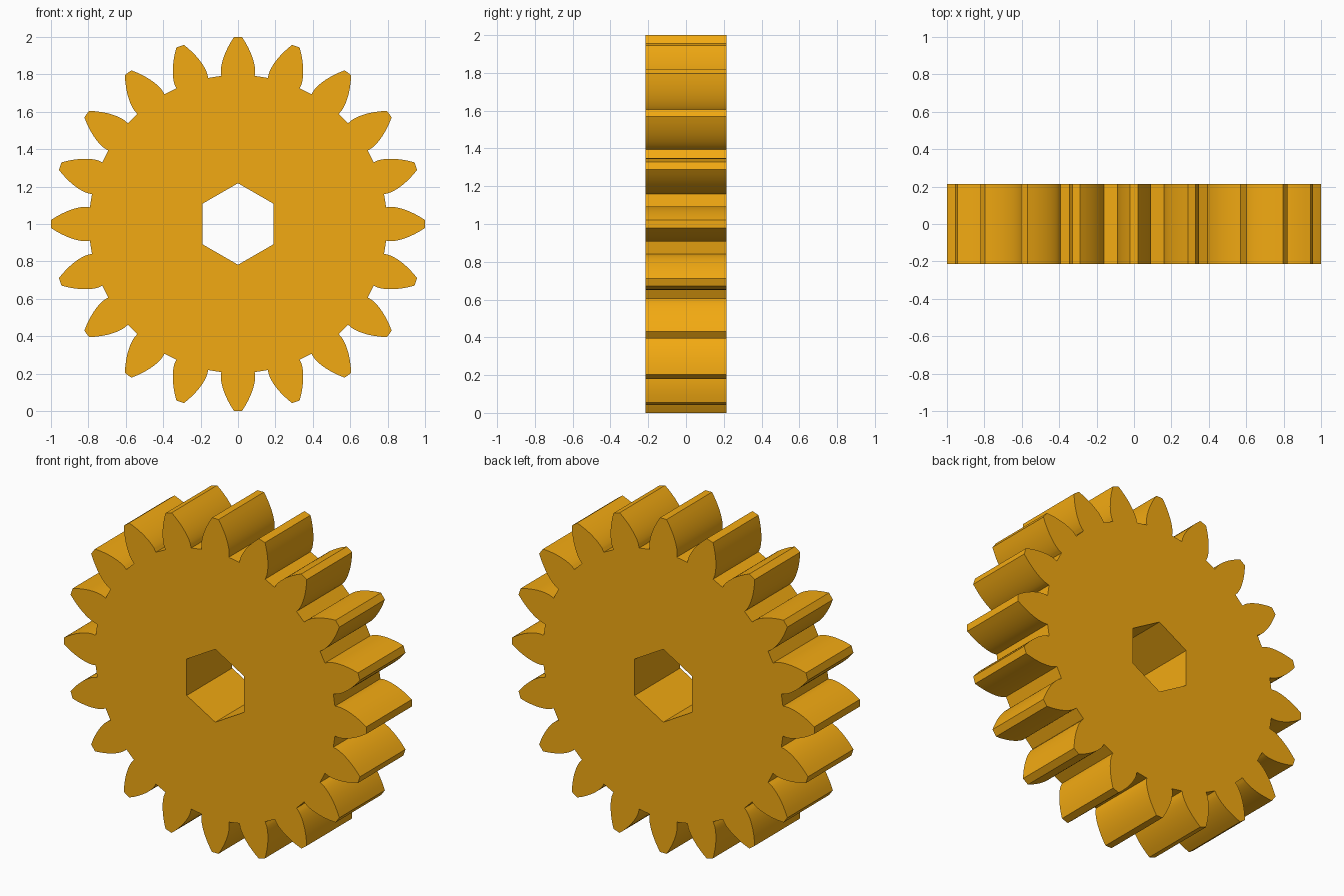
import bpy, bmesh, math

if "Cube" in bpy.data.objects:
    bpy.data.objects.remove(bpy.data.objects["Cube"])

TEETH = 20
HALF_DEPTH = 0.215
TIP_R, ROOT_R = 1.0, 0.797
PITCH_R = TIP_R * TEETH / (TEETH + 2)
PRESSURE = math.radians(26)
BASE_R = PITCH_R * math.cos(PRESSURE)
HOLE_R = 0.218
STEPS = 10


def inv(a):
    return math.tan(a) - a


# half angle of a tooth at a given radius (involute flank)
def half_angle(r):
    base = math.pi / (2 * TEETH) + inv(PRESSURE)
    return base - inv(math.acos(min(1, BASE_R / r)))


# one flank from root to tip, as (radius, half angle)
radii = [ROOT_R] + [BASE_R + (TIP_R - BASE_R) * (i / STEPS) ** 1.5 for i in range(STEPS + 1)]
flank = [(r, half_angle(r)) for r in radii]
tooth = [(r, -a) for r, a in flank] + [(r, a) for r, a in reversed(flank)]

# outline of all teeth, and the hexagonal bore
outline = [(r, a + 2 * math.pi * k / TEETH) for k in range(TEETH) for r, a in tooth]
bore = [(HOLE_R, 2 * math.pi * k / 6) for k in range(6)]

bm = bmesh.new()
edges = []
for loop in (outline, bore):
    vs = [bm.verts.new((r * math.sin(a), -HALF_DEPTH, 1 + r * math.cos(a))) for r, a in loop]
    edges += [bm.edges.new((vs[i], vs[(i + 1) % len(vs)])) for i in range(len(vs))]

# fill the front face around the bore and extrude it to the back
bmesh.ops.triangle_fill(bm, use_beauty=True, use_dissolve=False, edges=edges, normal=(0, -1, 0))
front = bm.faces[:]
ext = bmesh.ops.extrude_face_region(bm, geom=front, use_keep_orig=True)
bmesh.ops.translate(bm, vec=(0, 2 * HALF_DEPTH, 0),
                    verts=[g for g in ext["geom"] if isinstance(g, bmesh.types.BMVert)])
bmesh.ops.recalc_face_normals(bm, faces=bm.faces[:])

mesh = bpy.data.meshes.new("spur_gear")
bm.to_mesh(mesh)
bm.free()
gear = bpy.data.objects.new("spur_gear", mesh)
bpy.context.collection.objects.link(gear)

# smooth tooth flanks, sharp rims
bpy.context.view_layer.objects.active = gear
gear.select_set(True)
bpy.ops.object.shade_smooth_by_angle(angle=math.radians(25))

mat = bpy.data.materials.new("orange_yellow")
mat.diffuse_color = (0.89, 0.40, 0.006, 1)
mat.use_nodes = True
mat.node_tree.nodes["Principled BSDF"].inputs["Base Color"].default_value = mat.diffuse_color
mesh.materials.append(mat)
